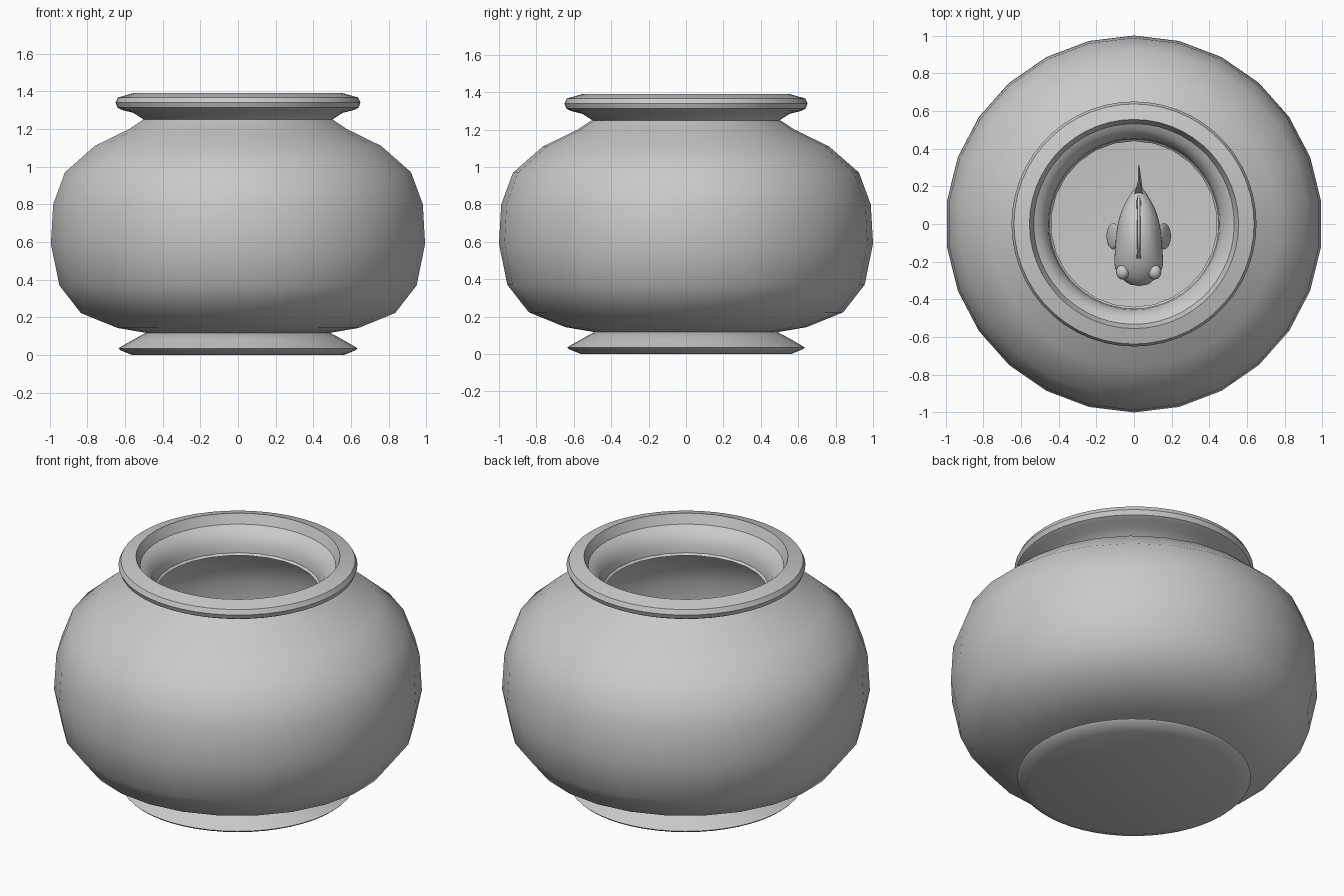
import bpy, bmesh, math
from mathutils import Matrix, Vector

cube = bpy.data.objects.get("Cube")
if cube:
    bpy.data.objects.remove(cube, do_unlink=True)

grey = bpy.data.materials.new("plain_grey")
grey.use_nodes = True
grey.diffuse_color = (0.588, 0.588, 0.588, 1)
grey.node_tree.nodes["Principled BSDF"].inputs["Base Color"].default_value = grey.diffuse_color


def finish(name, bm, angle=40):
    """Turn a bmesh into a smooth shaded object with sharp creases."""
    bmesh.ops.remove_doubles(bm, verts=bm.verts, dist=0.0001)
    bmesh.ops.recalc_face_normals(bm, faces=bm.faces)
    mesh = bpy.data.meshes.new(name)
    bm.to_mesh(mesh)
    bm.free()
    mesh.materials.append(grey)
    mesh.shade_smooth()
    mesh.set_sharp_from_angle(angle=math.radians(angle))
    obj = bpy.data.objects.new(name, mesh)
    bpy.context.collection.objects.link(obj)
    return obj


def skin(bm, rings, closed=False):
    """Bridge equal rings of points with quads."""
    loops = [[bm.verts.new(p) for p in ring] for ring in rings]
    pairs = list(zip(loops, loops[1:]))
    if closed:
        pairs.append((loops[-1], loops[0]))
    for a, b in pairs:
        for i in range(len(a)):
            j = (i + 1) % len(a)
            bm.faces.new((a[i], a[j], b[j], b[i]))
    return loops


def lathe(name, profile, sides, closed=False, angle=40):
    bm = bmesh.new()
    turns = [math.pi / 2 + math.tau * i / sides for i in range(sides)]
    skin(bm, [[(r * math.cos(t), r * math.sin(t), z) for t in turns]
              for r, z in profile], closed)
    # axis points collapse into a single vertex
    bmesh.ops.remove_doubles(bm, verts=bm.verts, dist=0.0001)
    bmesh.ops.dissolve_degenerate(bm, edges=bm.edges, dist=0.0001)
    return finish(name, bm, angle)


# Bowl: outer wall up to the neck, then the inner wall down to the floor
outer = [(0, .117), (.487, .117), (.645, .144), (.84, .223), (.955, .37),
         (1, .59), (.988, .8), (.925, .97), (.765, 1.11), (.58, 1.2), (.505, 1.25)]
inner = [(.44, 1.19), (.56, 1.165), (.74, 1.09), (.895, .955), (.96, .795), (.97, .59),
         (.925, .39), (.81, .25), (.62, .18), (.45, .16), (0, .15)]
lathe("bowl", outer + inner, 26)

# Rolled rim with the funnel shaped throat inside it
lathe("rim", [(.5, 1.25), (.555, 1.285), (.615, 1.3), (.64, 1.313), (.65, 1.34),
              (.637, 1.367), (.555, 1.39), (.532, 1.335), (.5, 1.318), (.47, 1.28),
              (.455, 1.24), (.45, 1.2), (.44, 1.19)], 52, True, 35)

# Flared foot
lathe("foot", [(0, .12), (.485, .12), (.55, .085), (.635, .036), (.625, .026),
               (.59, .012), (.56, 0), (0, 0)], 52)

# Fish body: oval rings from nose to tail root
FISH = Vector((.025, 0, .55))
bm = bmesh.new()
sections = [(-.33, .045, .035), (-.29, .09, .08), (-.24, .135, .115), (-.17, .13, .145),
            (-.09, .125, .16), (0, .115, .15), (.05, .1, .125), (.1, .08, .09),
            (.15, .05, .06), (.2, .018, .045)]
steps = [math.tau * i / 20 for i in range(20)]
ends = skin(bm, [[FISH + Vector((w * math.cos(t), y, h * math.sin(t))) for t in steps]
                 for y, w, h in sections])
bm.faces.new(ends[0])
bm.faces.new(ends[-1])
body = finish("fish_body", bm, 60)
body.modifiers.new("smooth", 'SUBSURF').levels = 1


def fin(name, outline, root, tip):
    """Upright fin in the body's mid plane, thick at the root, thin at the tip."""
    bm = bmesh.new()
    count = len(outline)
    half = [root if i in (0, count - 1) else tip for i in range(count)]
    sides = skin(bm, [[FISH + Vector((s * h, y, z)) for (y, z), h in zip(outline, half)]
                      for s in (-1, 1)])
    for side in sides:
        bm.faces.new(side)
    return finish(name, bm, 50)


fin("tail_fin", [(.15, .04), (.23, .12), (.31, .17), (.27, .06), (.25, 0),
                 (.27, -.06), (.31, -.15), (.23, -.11), (.15, -.04)], .025, .004)
fin("dorsal_fin", [(-.19, .12), (-.14, .21), (-.05, .24), (.06, .21), (.15, .15),
                   (.12, .06)], .012, .006)
fin("belly_fin", [(.03, -.11), (.06, -.19), (.14, -.17), (.13, -.06)], .012, .005)


def blob(name, place, size, turn=0):
    bm = bmesh.new()
    matrix = (Matrix.Translation(FISH + Vector(place)) @ Matrix.Rotation(turn, 4, 'Y')
              @ Matrix.Diagonal((*size, 1)))
    bmesh.ops.create_uvsphere(bm, u_segments=16, v_segments=10, radius=1, matrix=matrix)
    return finish(name, bm, 60)


# Paired eyes and side fins
for side, s in (("left", 1), ("right", -1)):
    blob(side + "_eye", (s * .085, -.255, .07), (.035, .04, .035))
    blob(side + "_side_fin", (s * .135, -.065, -.04), (.015, .07, .07), -s * .5)
